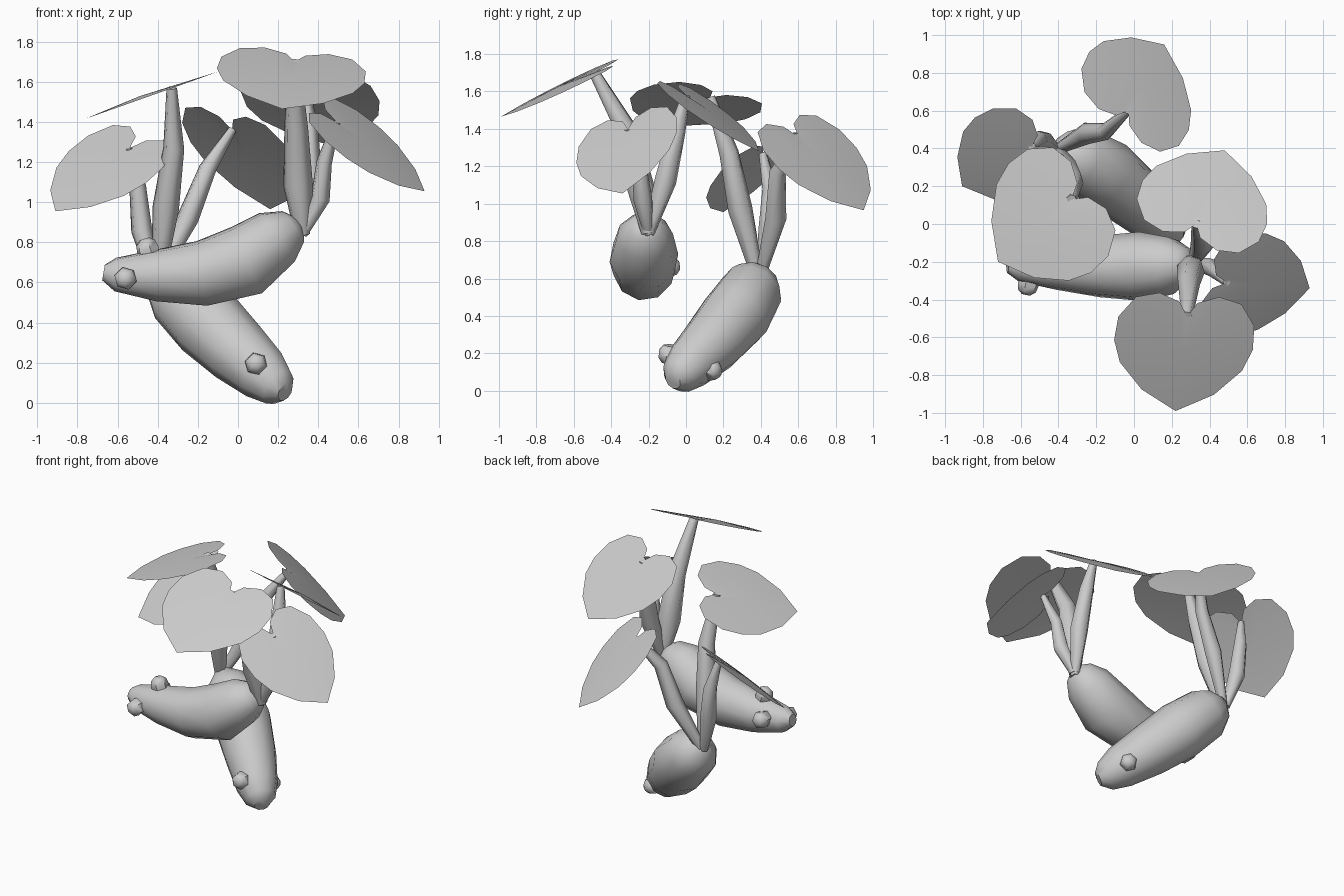
import bpy, bmesh, math
from mathutils import Vector

if "Cube" in bpy.data.objects:
    bpy.data.objects.remove(bpy.data.objects["Cube"])


def finish(bm, name, angle):
    bmesh.ops.recalc_face_normals(bm, faces=bm.faces)
    me = bpy.data.meshes.new(name)
    bm.to_mesh(me)
    bm.free()
    ob = bpy.data.objects.new(name, me)
    bpy.context.collection.objects.link(ob)
    bpy.ops.object.select_all(action='DESELECT')
    ob.select_set(True)
    bpy.context.view_layer.objects.active = ob
    bpy.ops.object.shade_smooth_by_angle(angle=math.radians(angle))
    return ob


def loft(name, rows, sides, angle=45):
    """Tube through rows of (x, y, z, radius), closed at both ends."""
    bm = bmesh.new()
    pts = [Vector(r[:3]) for r in rows]
    side = None
    rings = []
    for i, p in enumerate(pts):
        t = (pts[min(i + 1, len(pts) - 1)] - pts[max(i - 1, 0)]).normalized()
        if side is None:
            side = t.orthogonal()
        side = (side - t * side.dot(t)).normalized()
        up = t.cross(side)
        rings.append([bm.verts.new(p + rows[i][3] * (
            side * math.cos(2 * math.pi * k / sides) + up * math.sin(2 * math.pi * k / sides)))
            for k in range(sides)])
    for a, b in zip(rings, rings[1:]):
        for k in range(sides):
            bm.faces.new((a[k], a[(k + 1) % sides], b[(k + 1) % sides], b[k]))
    bm.faces.new(rings[0])
    bm.faces.new(rings[-1])
    return finish(bm, name, angle)


def bud(name, pos, out):
    """Short blunt stub growing from pos in direction out."""
    p, d = Vector(pos), Vector(out).normalized()
    loft(name, [(*(p + d * s), r) for s, r in
                ((-0.06, 0.045), (0.0, 0.058), (0.035, 0.05), (0.055, 0.025))], 6, 50)


# half outline of the heart: (across, along) with the notch at 0 and the tip at 1
HEART = [(0.13, -0.15), (0.43, -0.23), (0.76, -0.17), (0.98, 0.05), (1.0, 0.3),
         (0.88, 0.53), (0.52, 0.80)]


def leaf(name, notch, tip, across, width):
    notch, tip = Vector(notch), Vector(tip)
    u = tip - notch
    v = Vector(across)
    v = (v - u * (v.dot(u) / u.length_squared)).normalized() * width / 2
    n = u.cross(v).normalized()
    if n.z < 0:
        n = -n
    outline = [(0, 0)] + HEART + [(0, 1)] + [(-a, b) for a, b in reversed(HEART)]
    bm = bmesh.new()
    vs = [bm.verts.new(notch + v * a + u * b) for a, b in outline]
    mid = bm.verts.new(notch + u * 0.4 + n * 0.015)
    for i in range(len(vs)):
        bm.faces.new((vs[i], vs[(i + 1) % len(vs)], mid))
    return finish(bm, name, 60)


# upper corm lying across the front
loft("upper_corm", [(-0.67, -0.22, 0.65, 0.04), (-0.61, -0.22, 0.64, 0.085),
                    (-0.41, -0.22, 0.635, 0.13), (-0.18, -0.225, 0.645, 0.165),
                    (0.04, -0.225, 0.71, 0.185), (0.195, -0.22, 0.825, 0.152),
                    (0.275, -0.215, 0.88, 0.095), (0.30, -0.215, 0.90, 0.04)], 10)
# lower corm standing on its tip
loft("lower_corm", [(0.235, -0.07, 0.055, 0.05), (0.20, -0.04, 0.077, 0.10),
                    (0.13, 0.02, 0.14, 0.138), (0.0, 0.14, 0.255, 0.168),
                    (-0.15, 0.265, 0.40, 0.188), (-0.30, 0.355, 0.545, 0.168),
                    (-0.355, 0.37, 0.60, 0.125), (-0.40, 0.39, 0.65, 0.045)], 10)

# side buds
bud("upper_bud_front", (-0.56, -0.32, 0.62), (-0.2, -1, -0.1))
bud("upper_bud_top", (-0.45, -0.22, 0.765), (-0.3, 0, 1))
bud("upper_bud_back", (-0.52, -0.09, 0.665), (-0.1, 1, 0.1))
bud("lower_bud_front", (0.09, -0.09, 0.195), (0, -1, 0.1))
bud("lower_bud_back", (0.16, 0.135, 0.11), (0.5, 0.8, -0.1))

# each leaf: stem path, tip, direction across the blade, blade width
LEAVES = [
    ("front_leaf", [(0.32, -0.2, 0.84), (0.3, -0.24, 1.08), (0.29, -0.31, 1.38), (0.28, -0.49, 1.70)],
     (0.22, -0.99, 1.465), (0.73, 0, -0.05), 0.74, 1.12),
    ("middle_leaf", [(0.32, -0.2, 0.84), (0.36, -0.11, 1.12), (0.35, -0.05, 1.38), (0.33, 0.0, 1.58)],
     (0.48, 0.39, 1.28), (0.68, -0.15, -0.03), 0.70, 0.9),
    ("right_leaf", [(0.32, -0.2, 0.84), (0.41, -0.23, 1.02), (0.43, -0.25, 1.2), (0.49, -0.31, 1.40)],
     (0.93, -0.34, 1.055), (0.1, 0.53, 0.2), 0.58, 0.75),
    ("top_leaf", [(-0.40, 0.38, 0.62), (-0.36, 0.29, 0.97), (-0.32, 0.23, 1.27), (-0.33, 0.13, 1.57)],
     (-0.72, -0.2, 1.43), (0.46, -0.58, 0.16), 0.74, 1.0),
    ("back_leaf", [(-0.40, 0.4, 0.62), (-0.25, 0.48, 0.92), (-0.15, 0.49, 1.17), (-0.03, 0.6, 1.36)],
     (0.16, 0.95, 0.965), (0.54, -0.45, -0.1), 0.68, 0.85),
    ("left_leaf", [(-0.42, 0.4, 0.62), (-0.48, 0.44, 0.86), (-0.50, 0.45, 1.08), (-0.54, 0.41, 1.27)],
     (-0.91, 0.2, 0.955), (0.4, -0.43, -0.15), 0.60, 0.8),
]
for name, path, tip, across, width, thick in LEAVES:
    rows = [(*p, r * thick) for p, r in zip(path, (0.035, 0.068, 0.054, 0.027))]
    loft(name.replace("leaf", "stem"), rows, 6, 80)
    leaf(name, path[-1], tip, across, width)
